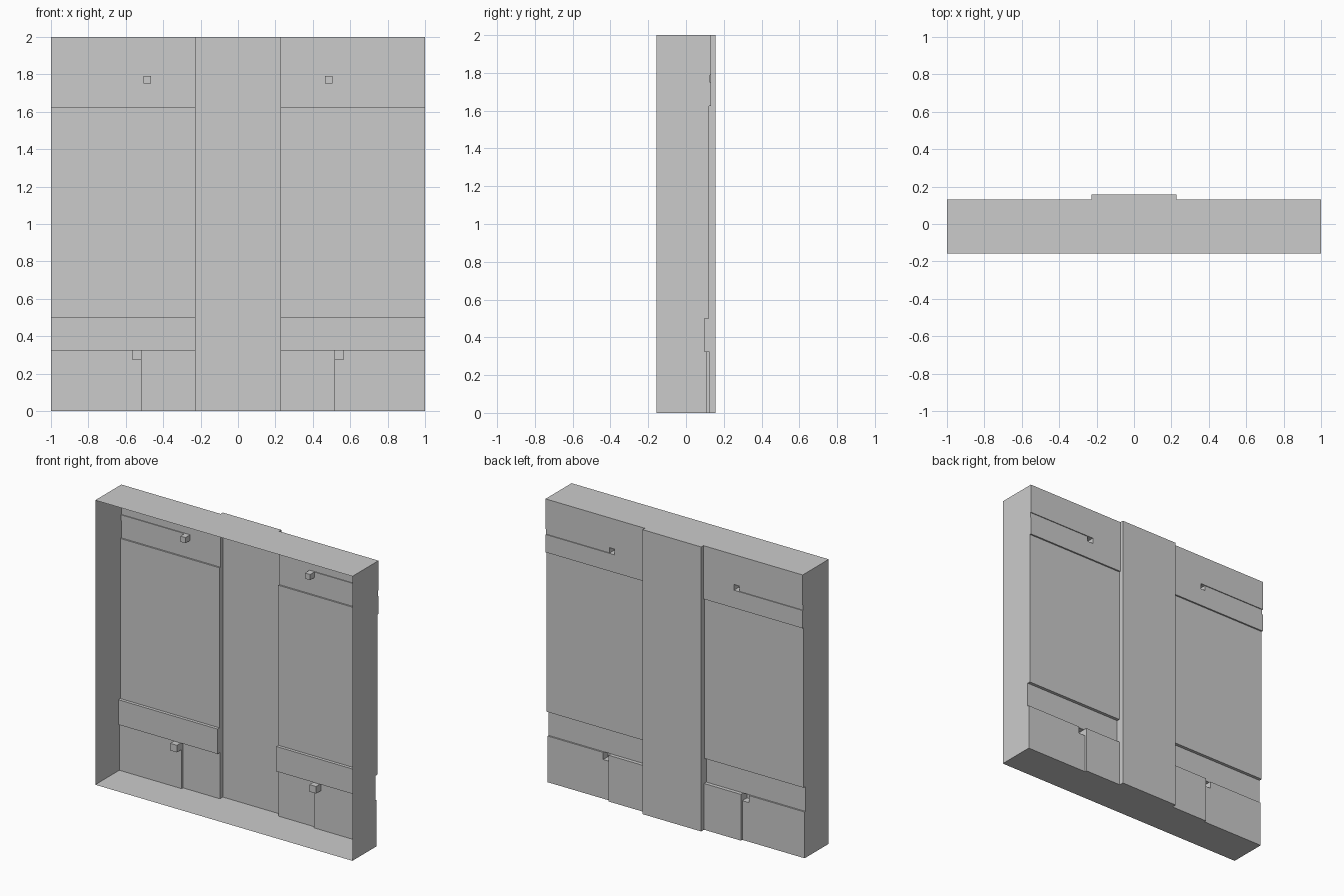
import bpy, bmesh

if "Cube" in bpy.data.objects:
    bpy.data.objects.remove(bpy.data.objects["Cube"])

FRONT = -0.157   # open front rim
BACK = 0.157     # rearmost face, on the central pillar

# Relief regions on the +x half: x0, x1, z0, z1, depth (later ones overwrite)
REGIONS = [
    (0.0, 1.0, 0.0, 2.0, 0.121),         # main side panel
    (0.0, 1.0, 1.625, 2.0, 0.132),       # upper band
    (0.0, 1.0, 0.325, 0.5, 0.099),       # recessed band
    (0.0, 1.0, 0.0, 0.325, 0.110),       # lower outer panel
    (0.0, 0.515, 0.0, 0.325, 0.125),     # lower inner panel
    (0.505, 1.0, 1.75, 1.79, 0.126),     # shallow groove to the edge
    (0.465, 0.505, 1.75, 1.79, 0.08),    # upper square pocket
    (0.515, 0.567, 0.275, 0.325, 0.057), # lower square pocket
    (0.0, 0.228, 0.0, 2.0, BACK),        # central pillar
]
xs = sorted({v for r in REGIONS for v in r[:2]})
zs = sorted({v for r in REGIONS for v in r[2:4]})


def depth(i, j):
    """Depth of grid cell i, j; the space outside drops to the front rim."""
    if i >= len(xs) - 1 or not 0 <= j < len(zs) - 1:
        return FRONT
    x, z = (xs[i] + xs[i + 1]) / 2, (zs[j] + zs[j + 1]) / 2
    return [d for a, b, c, e, d in REGIONS if a < x < b and c < z < e][-1]


bm = bmesh.new()


def quad(pts, flip=False):
    verts = [bm.verts.new(p) for p in pts]
    bm.faces.new(verts[::-1] if flip else verts)


for i in range(len(xs) - 1):
    for j in range(-1, len(zs) - 1):
        x0, x1 = xs[i], xs[i + 1]
        z1 = zs[j + 1]
        d, up = depth(i, j), depth(i, j + 1)
        # ledge towards the cell above
        if d != up:
            quad([(x0, d, z1), (x1, d, z1), (x1, up, z1), (x0, up, z1)], d > up)
        if j < 0:
            continue
        z0, side = zs[j], depth(i + 1, j)
        # rear face, pointing +y
        quad([(x0, d, z0), (x0, d, z1), (x1, d, z1), (x1, d, z0)])
        # wall towards the cell further out
        if d != side:
            quad([(x1, d, z0), (x1, d, z1), (x1, side, z1), (x1, side, z0)], d < side)

# Weld, then merge flat regions into single faces
bmesh.ops.remove_doubles(bm, verts=bm.verts, dist=1e-5)
bmesh.ops.dissolve_limit(bm, angle_limit=0.01, verts=bm.verts, edges=bm.edges)

# Consistent outward direction: top faces up, floor faces down
for f in bm.faces:
    f.normal_update()
    c = f.calc_center_median()
    if (c.z > 1.999 and f.normal.z < 0) or (c.z < 0.001 and f.normal.z > 0):
        f.normal_flip()

mesh = bpy.data.meshes.new("wall_panel_shell")
bm.to_mesh(mesh)
bm.free()
shell = bpy.data.objects.new("wall_panel_shell", mesh)
bpy.context.collection.objects.link(shell)

# Left half
mirror = shell.modifiers.new("mirror", 'MIRROR')
mirror.use_axis[0] = True
mirror.use_clip = True
mirror.merge_threshold = 0.0005
